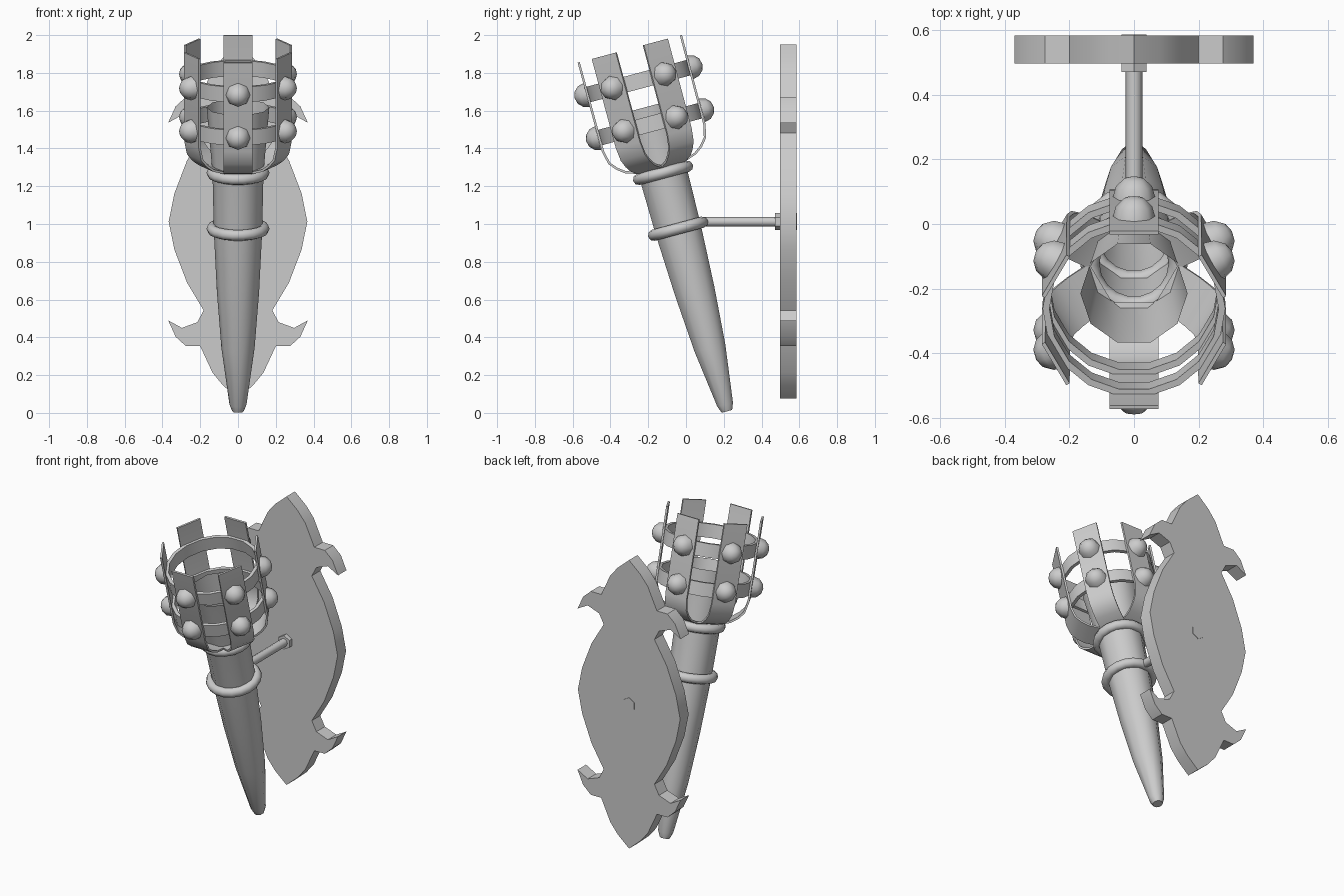
import bpy, bmesh
from math import radians, pi, cos, sin
from mathutils import Matrix, Vector

if "Cube" in bpy.data.objects:
    bpy.data.objects.remove(bpy.data.objects["Cube"])

# Frame of the torch: origin at its tip, leaning forward 15 degrees
TORCH = Matrix.Translation((0, 0.215, 0.015)) @ Matrix.Rotation(radians(15), 4, 'X')


def turn(angle):
    return Matrix.Rotation(angle, 4, 'Z')


def finish(name, bm, matrix=Matrix.Identity(4), smooth=40):
    bmesh.ops.recalc_face_normals(bm, faces=bm.faces)
    mesh = bpy.data.meshes.new(name)
    bm.to_mesh(mesh)
    bm.free()
    if smooth:
        mesh.shade_smooth()
        mesh.set_sharp_from_angle(angle=radians(smooth))
    ob = bpy.data.objects.new(name, mesh)
    bpy.context.collection.objects.link(ob)
    ob.matrix_world = matrix
    return ob


def lathe(name, profile, sides, matrix, closed=False, smooth=40):
    """Spin (radius, height) points around the local z axis."""
    bm = bmesh.new()
    pts = profile + profile[:1] if closed else profile
    verts = [bm.verts.new((r, 0, z)) for r, z in pts]
    edges = [bm.edges.new(p) for p in zip(verts, verts[1:])]
    bmesh.ops.spin(bm, geom=verts + edges, cent=(0, 0, 0), axis=(0, 0, 1),
                   angle=2 * pi, steps=sides, use_duplicate=False)
    bmesh.ops.remove_doubles(bm, verts=bm.verts, dist=0.0005)
    return finish(name, bm, matrix, smooth)


# Tapered hollow shaft, open at the top
lathe("torch_shaft", [(0, -0.007), (0.03, -0.007), (0.045, 0.03), (0.088, 0.34),
                      (0.112, 0.65), (0.128, 0.98), (0.135, 1.30), (0.166, 1.66)], 10, TORCH)

# Rounded collars on the shaft
for name, s in (("lower_collar", 0.994), ("upper_collar", 1.30)):
    ring = [(0.137 + 0.03 * cos(i * pi / 4), s + 0.03 * sin(i * pi / 4)) for i in range(8)]
    lathe(name, ring, 18, TORCH, closed=True, smooth=60)

# Flat hoops of the cage
STUD_ROWS = (1.567, 1.803)
for name, s in zip(("lower_hoop", "upper_hoop"), STUD_ROWS):
    lathe(name, [(0.262, s - 0.042), (0.283, s - 0.042), (0.283, s + 0.042), (0.262, s + 0.042)],
          18, TORCH, closed=True)

# Six upright straps, each with two domed studs on the outside
STRAP = [(0.12, 1.325), (0.195, 1.35), (0.235, 1.38), (0.268, 1.42), (0.284, 1.49), (0.286, 1.98)]
for k in range(6):
    frame = TORCH @ turn(k * pi / 3)
    bm = bmesh.new()
    rows = [[bm.verts.new((x, -r, s)) for x in (-0.076, 0.076)] for r, s in STRAP]
    for a, b in zip(rows, rows[1:]):
        bm.faces.new((a[0], a[1], b[1], b[0]))
    bmesh.ops.recalc_face_normals(bm, faces=bm.faces)
    bmesh.ops.solidify(bm, geom=bm.faces[:], thickness=0.012)
    finish("cage_strap", bm, frame)
    for s in STUD_ROWS:
        bm = bmesh.new()
        bmesh.ops.create_uvsphere(bm, u_segments=8, v_segments=6, radius=0.065)
        bmesh.ops.bisect_plane(bm, geom=bm.verts[:] + bm.edges[:] + bm.faces[:],
                               plane_co=(0, 0, 0), plane_no=(0, 0, 1), clear_inner=True)
        finish("stud", bm, frame @ Matrix.Translation((0, -0.285, s))
               @ Matrix.Rotation(pi / 2, 4, 'X'), 60)

# Wall bracket: rod and hexagonal boss running through the plate
ALONG_Y = Matrix.Translation((0, 0, 1.012)) @ Matrix.Rotation(-pi / 2, 4, 'X')
lathe("bracket_rod", [(0, 0.02), (0.026, 0.02), (0.026, 0.50), (0, 0.50)], 8, ALONG_Y, smooth=50)
lathe("bracket_boss", [(0, 0.47), (0.045, 0.47), (0.045, 0.587), (0, 0.587)], 6,
      ALONG_Y @ turn(pi / 6), smooth=0)

# Wall plate: one quarter outline, mirrored up and across
MID = 1.013
QUARTER = [(0.08, 0.146), (0.135, 0.213), (0.20, 0.353), (0.275, 0.353), (0.33, 0.403),
           (0.37, 0.49), (0.297, 0.45), (0.215, 0.48), (0.182, 0.543), (0.27, 0.69),
           (0.337, 0.865)]
right = [(0, 0.077)] + QUARTER + [(0.367, MID)] + [(x, 2 * MID - z) for x, z in reversed(QUARTER)]
outline = right + [(-x, 2 * MID - z) for x, z in right]
bm = bmesh.new()
face = bm.faces.new([bm.verts.new((x, 0.497, z)) for x, z in outline])
extruded = bmesh.ops.extrude_face_region(bm, geom=[face], use_keep_orig=True)
bmesh.ops.translate(bm, vec=Vector((0, 0.087, 0)),
                    verts=[g for g in extruded["geom"] if isinstance(g, bmesh.types.BMVert)])
finish("wall_plate", bm, smooth=40)
